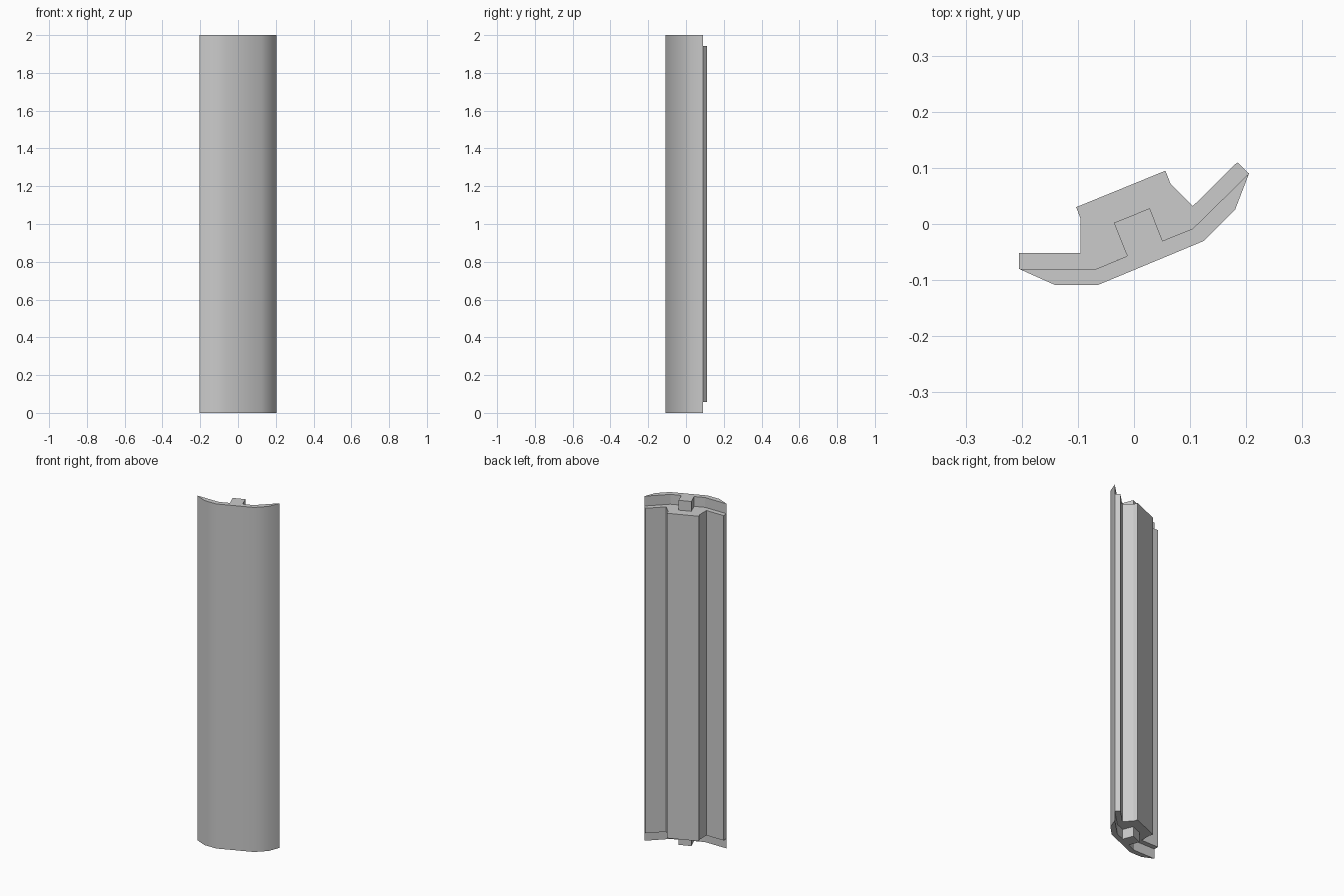
import bpy
import bmesh

# Remove the default cube
cube = bpy.data.objects.get("Cube")
if cube:
    bpy.data.objects.remove(cube, do_unlink=True)

# Single grey material
GREY = (0.6, 0.6, 0.6, 1.0)
grey = bpy.data.materials.new("plain grey")
grey.use_nodes = True
grey.diffuse_color = GREY
grey.node_tree.nodes["Principled BSDF"].inputs["Base Color"].default_value = GREY


def extrude_profile(name, profile, z_low, z_high, smooth_sides=0):
    """Extrude a counter-clockwise outline upward; round the first few sides."""
    bm = bmesh.new()
    low = [bm.verts.new((x, y, z_low)) for x, y in profile]
    high = [bm.verts.new((x, y, z_high)) for x, y in profile]
    count = len(profile)
    for i in range(count):
        j = (i + 1) % count
        side = bm.faces.new((low[i], low[j], high[j], high[i]))
        side.smooth = i < smooth_sides
    bm.faces.new(list(reversed(low)))
    bm.faces.new(high)
    mesh = bpy.data.meshes.new(name)
    bm.to_mesh(mesh)
    bm.free()
    mesh.materials.append(grey)
    obj = bpy.data.objects.new(name, mesh)
    bpy.context.collection.objects.link(obj)
    return obj


# Corners shared by the two parts
left_tip, right_tip = (0.205, 0.09), (-0.205, -0.08)
left_bend, right_bend = (0.105, -0.008), (-0.067, -0.08)

# Curved front shell with its locating tab
front = [right_tip, (-0.14, -0.109), (-0.065, -0.109),
         (0.125, -0.03), (0.18, 0.025), left_tip]
tab = [(0.051, -0.03), (0.028, 0.028), (-0.036, 0.002), (-0.012, -0.057)]
extrude_profile("front_shell", front + [left_bend] + tab + [right_bend],
                0.0, 2.0, smooth_sides=len(front) - 1)

# Shorter backing with the raised rib and two side flanges
rib = [(0.105, 0.032), (0.065, 0.072), (0.056, 0.095),
       (-0.103, 0.03), (-0.095, 0.009), (-0.095, -0.052)]
backing = [right_tip, right_bend, left_bend, left_tip, (0.184, 0.11)]
extrude_profile("back_rib", backing + rib + [(-0.205, -0.052)], 0.057, 1.943)
